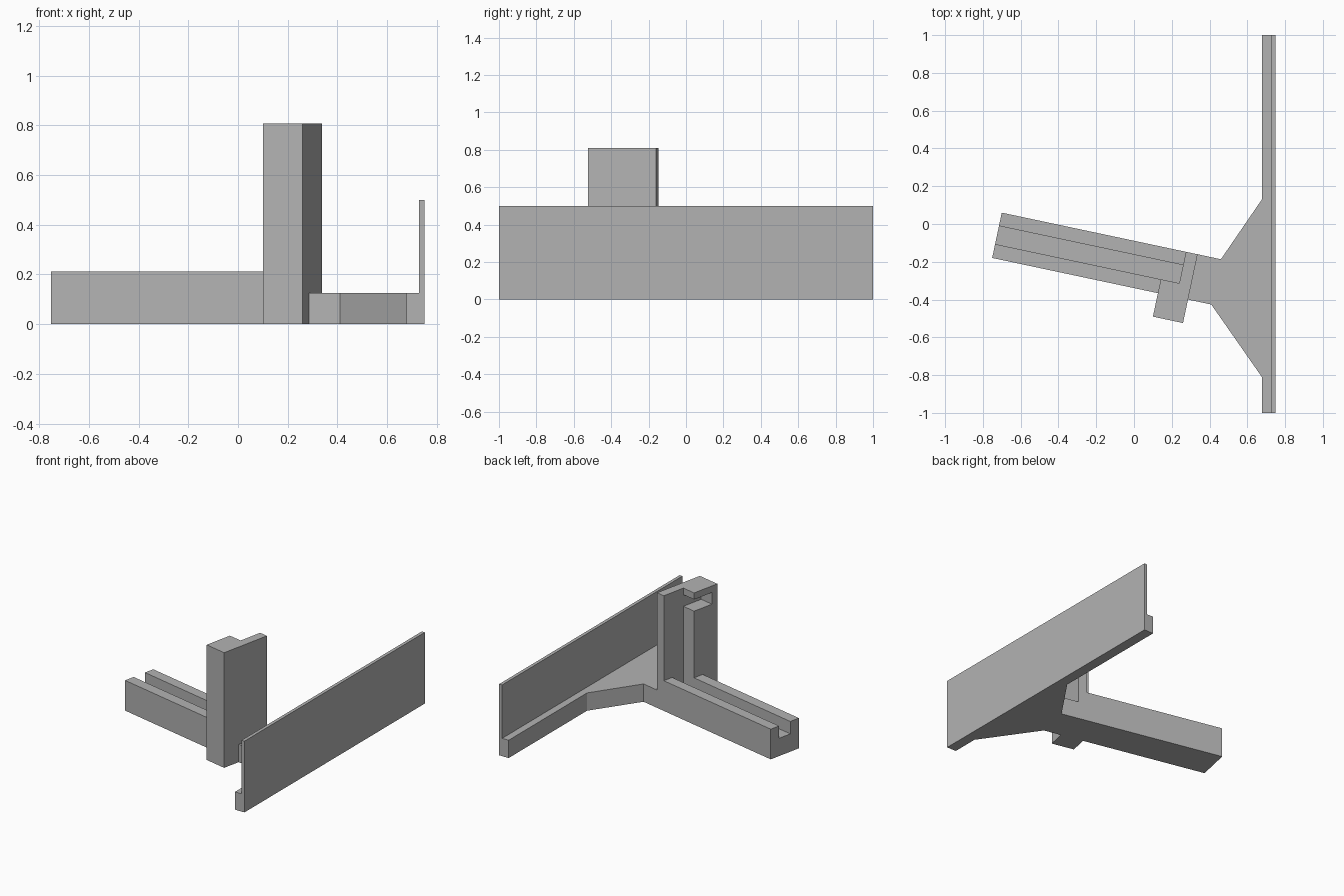
import bpy
import bmesh
from math import radians
from mathutils import Matrix, Vector

cube = bpy.data.objects.get("Cube")
if cube:
    bpy.data.objects.remove(cube)

GREY = (0.45, 0.45, 0.45, 1.0)
mat = bpy.data.materials.new("plain_grey")
mat.use_nodes = True
mat.diffuse_color = GREY
mat.node_tree.nodes["Principled BSDF"].inputs["Base Color"].default_value = GREY

# Arm frame: x runs along the arm from its free end, y across it
ARM = Matrix.Translation((-0.70, 0.06, 0)) @ Matrix.Rotation(radians(-12), 4, 'Z')


def extrude(name, profile, axis, start, end, frame=Matrix()):
    """Sweep a closed 2D profile along one axis of a frame."""
    def place(a, b, depth):
        co = {'X': (depth, a, b), 'Y': (a, depth, b), 'Z': (a, b, depth)}[axis]
        return frame @ Vector(co)

    bm = bmesh.new()
    near = [bm.verts.new(place(a, b, start)) for a, b in profile]
    far = [bm.verts.new(place(a, b, end)) for a, b in profile]
    bm.faces.new(near)
    bm.faces.new(far)
    for i in range(len(profile)):
        j = (i + 1) % len(profile)
        bm.faces.new((near[i], near[j], far[j], far[i]))
    bmesh.ops.recalc_face_normals(bm, faces=bm.faces)
    mesh = bpy.data.meshes.new(name)
    bm.to_mesh(mesh)
    bm.free()
    mesh.materials.append(mat)
    obj = bpy.data.objects.new(name, mesh)
    bpy.context.collection.objects.link(obj)
    return obj


BASE, RIM, TOP = 0.125, 0.212, 0.808     # heights
WIDTH, REACH = -0.245, -0.372            # arm width and tower reach
SLOT = (-0.072, -0.17)                   # channel sides
BLOCK, PLATE, BACK, NECK = 0.897, 0.997, 1.06, 1.186   # stations along the arm

# Arm with an open channel along its top
extrude("channel_arm",
        [(0, 0), (0, RIM), (SLOT[0], RIM), (SLOT[0], BASE),
         (SLOT[1], BASE), (SLOT[1], RIM), (WIDTH, RIM), (WIDTH, 0)],
        'X', 0, PLATE, ARM)

# Tower: full-width back plate and a block with a notch near its top
extrude("tower_back_plate", [(0, 0), (0, TOP), (REACH, TOP), (REACH, 0)],
        'X', PLATE, BACK, ARM)
extrude("tower_notched_block",
        [(SLOT[1], 0), (REACH, 0), (REACH, TOP), (SLOT[1], TOP),
         (SLOT[1], 0.762), (-0.325, 0.762), (-0.325, 0.68), (SLOT[1], 0.68)],
        'X', BLOCK, PLATE, ARM)

# Flared bracket joining the arm to the long wall
neck = [(ARM @ Vector((s, t, 0))).xy
        for s, t in ((NECK, WIDTH), (BACK, WIDTH), (BACK, 0), (NECK, 0))]
extrude("flared_bracket", neck + [(0.677, 0.13), (0.677, -0.81)], 'Z', 0, BASE)

# Long wall with a low ledge on its inner side
extrude("long_wall",
        [(0.677, 0), (0.75, 0), (0.75, 0.5), (0.727, 0.5), (0.727, BASE), (0.677, BASE)],
        'Y', -1, 1)
